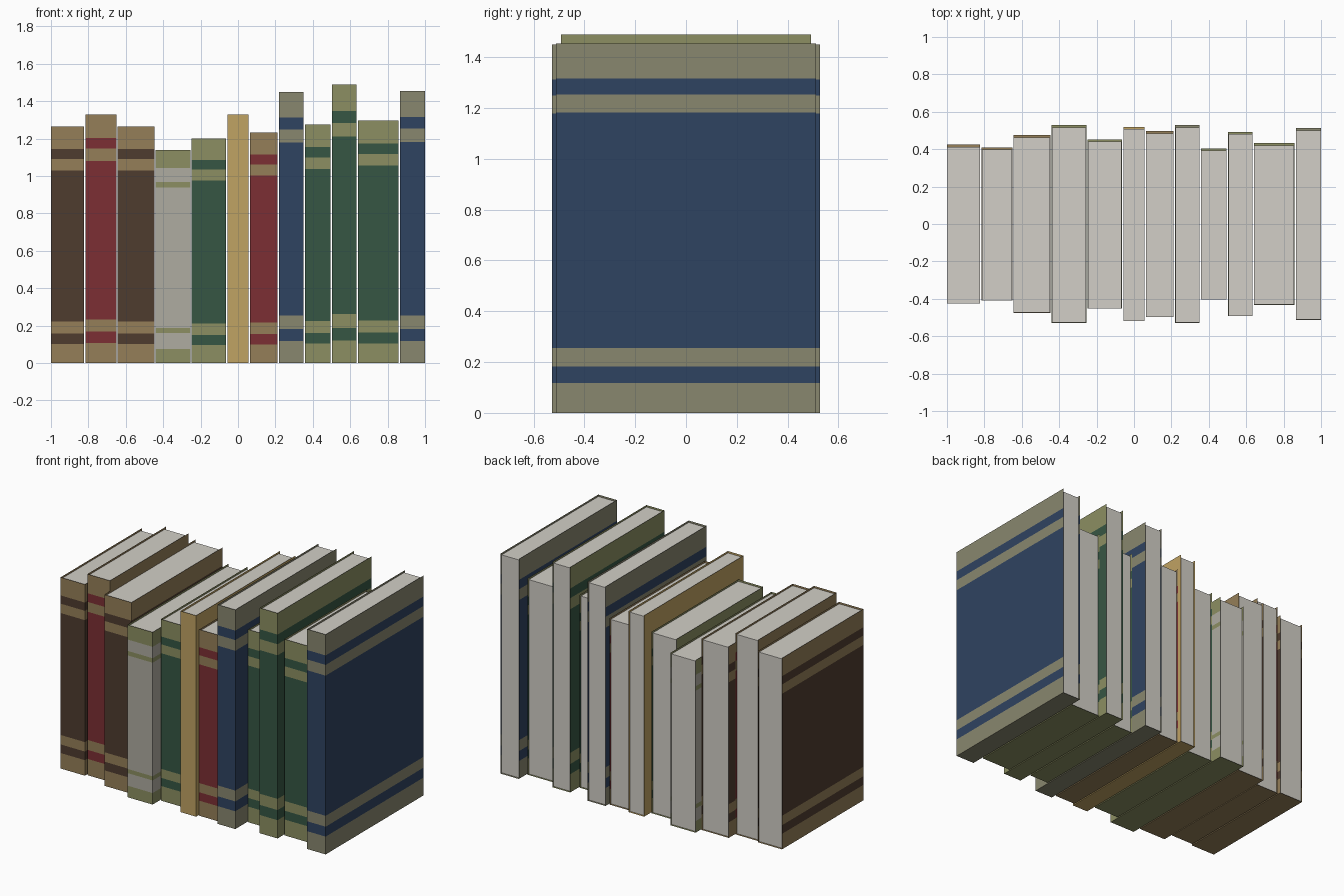
import bpy
import bmesh
from mathutils import Matrix

if "Cube" in bpy.data.objects:
    bpy.data.objects.remove(bpy.data.objects["Cube"], do_unlink=True)


def linear(h):
    parts = [int(h[i:i + 2], 16) / 255 for i in range(0, 6, 2)]
    return [c / 12.92 if c <= 0.04045 else ((c + 0.055) / 1.055) ** 2.4 for c in parts] + [1]


def material(name, hex_colour):
    m = bpy.data.materials.new(name)
    m.use_nodes = True
    m.diffuse_color = linear(hex_colour)
    m.node_tree.nodes["Principled BSDF"].inputs["Base Color"].default_value = linear(hex_colour)
    return m


MATS = {n: material(n, h) for n, h in {
    "brown": "4f3c2f", "red": "7c2f33", "grey": "afaca1", "green": "365643",
    "blue": "2f4361", "gold": "c0a363", "tan": "957f58", "olive": "8c8f62",
    "taupe": "89876f", "paper": "d2cfc7"}.items()}

RECESS = 0.012  # how far the pages sit inside the cover
BANDS = (0.081, 0.126, 0.1755, 0.813, 0.862, 0.905)
FINE_BANDS = (0.067, 0.14, 0.164, 0.823, 0.849, 0.915)


def box(x0, x1, y0, y1, z0, z1):
    bm = bmesh.new()
    centre = ((x0 + x1) / 2, (y0 + y1) / 2, (z0 + z1) / 2)
    scale = Matrix.Diagonal((x1 - x0, y1 - y0, z1 - z0, 1))
    bmesh.ops.create_cube(bm, size=1, matrix=Matrix.Translation(centre) @ scale)
    return bm


def finish(bm, name, mats):
    mesh = bpy.data.meshes.new(name)
    bm.to_mesh(mesh)
    bm.free()
    for m in mats:
        mesh.materials.append(MATS[m])
    bpy.context.collection.objects.link(bpy.data.objects.new(name, mesh))


def book(number, x0, x1, depth, height, cloth, trim):
    # Thin cover, open at the top and back, split into bands by height
    bm = box(x0, x1, -depth, depth, 0, height)
    bm.normal_update()
    opened = [f for f in bm.faces if f.normal.z > 0.5 or f.normal.y > 0.5]
    bmesh.ops.delete(bm, geom=opened, context='FACES')
    levels = [height * b for b in (FINE_BANDS if cloth == "grey" else BANDS)]
    if cloth != trim:
        for z in levels:
            bmesh.ops.bisect_plane(bm, geom=bm.verts[:] + bm.edges[:] + bm.faces[:],
                                   plane_co=(0, 0, z), plane_no=(0, 0, 1))
        for f in bm.faces:
            z = f.calc_center_median().z
            f.material_index = (sum(z > level for level in levels) + 1) % 2
    finish(bm, f"cover_{number}", (cloth, trim))

    # Page block
    gap = 0.001
    pages = box(x0 + gap, x1 - gap, gap - depth, depth - RECESS, gap, height - RECESS)
    finish(pages, f"pages_{number}", ("paper",))


# Left edge, right edge, half depth, height, cloth, trim
BOOKS = [
    (-1.0, -0.823, 0.425, 1.265, "brown", "tan"),
    (-0.815, -0.65, 0.41, 1.33, "red", "tan"),
    (-0.645, -0.447, 0.475, 1.265, "brown", "tan"),
    (-0.44, -0.255, 0.528, 1.14, "grey", "olive"),
    (-0.248, -0.065, 0.453, 1.2, "green", "olive"),
    (-0.057, 0.057, 0.519, 1.33, "gold", "gold"),
    (0.064, 0.212, 0.497, 1.232, "red", "tan"),
    (0.22, 0.35, 0.528, 1.45, "blue", "taupe"),
    (0.357, 0.495, 0.404, 1.275, "green", "olive"),
    (0.503, 0.634, 0.492, 1.49, "green", "olive"),
    (0.641, 0.857, 0.432, 1.298, "green", "olive"),
    (0.865, 1.0, 0.512, 1.454, "blue", "taupe"),
]
for i, spec in enumerate(BOOKS, 1):
    book(i, *spec)
